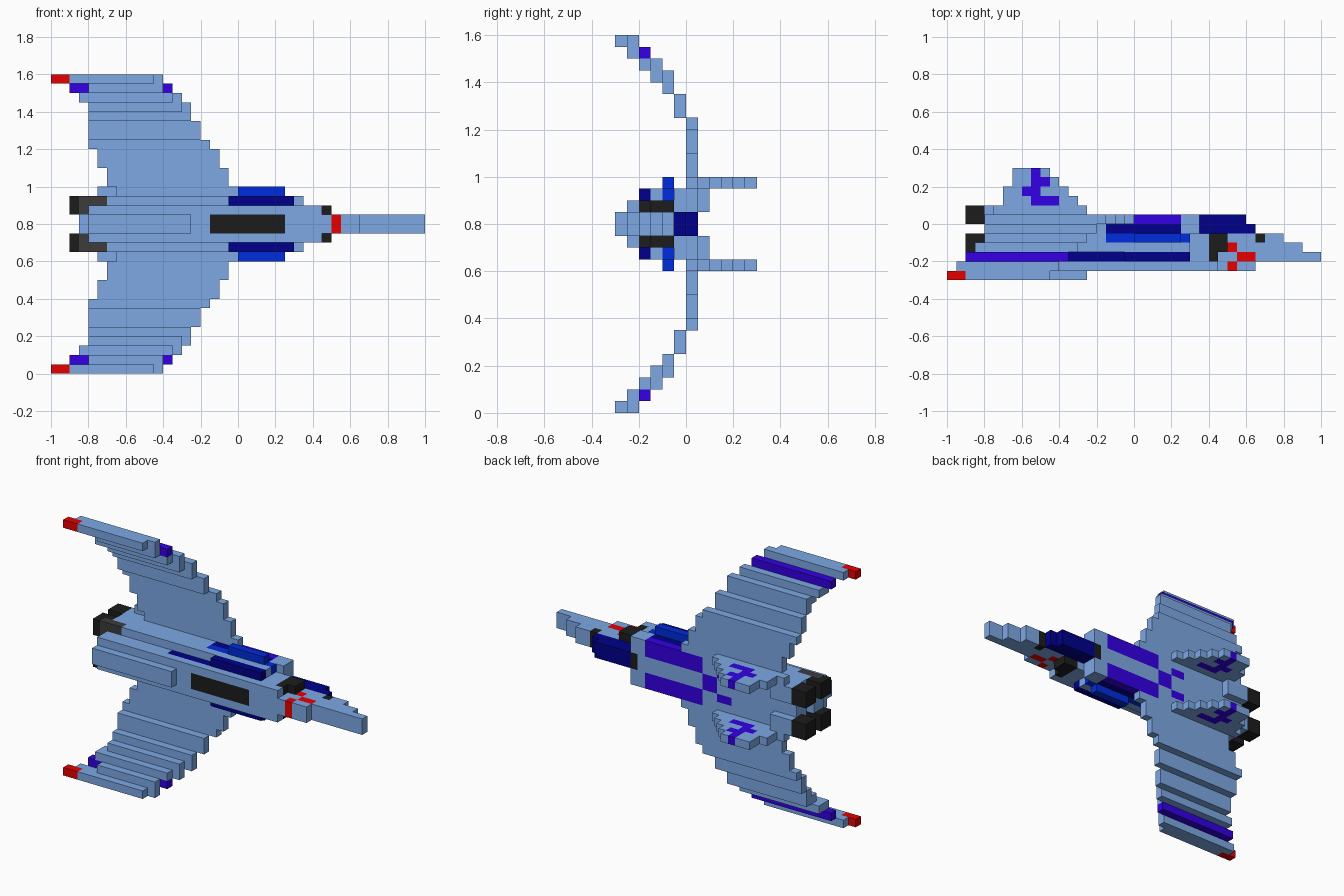
import bpy, bmesh

if "Cube" in bpy.data.objects:
    bpy.data.objects.remove(bpy.data.objects["Cube"])

UNIT = 0.05      # edge of one block
MID = 16         # mirror plane of the ship, in blocks above the ground

COLOURS = {
    "steel_blue": (0.205, 0.395, 0.78), "violet": (0.033, 0.0, 0.78),
    "navy": (0.0, 0.0, 0.26), "bright_blue": (0.0, 0.025, 0.72),
    "red": (0.8, 0.0, 0.0), "black": (0.012, 0.012, 0.012),
    "dark_grey": (0.045, 0.045, 0.045),
}
SLOTS = list(COLOURS)
materials = []
for name, rgb in COLOURS.items():
    m = bpy.data.materials.new(name)
    m.use_nodes = True
    m.diffuse_color = (*rgb, 1)
    bsdf = m.node_tree.nodes["Principled BSDF"]
    bsdf.inputs["Base Color"].default_value = (*rgb, 1)
    bsdf.inputs["Roughness"].default_value = 0.8
    materials.append(m)

cells = {}       # block position -> (part, colour); later boxes repaint earlier ones


def box(part, colour, x0, x1, y0, y1, h0, h1):
    """Fill a box of blocks on both sides of the mirror plane (h = distance from it)."""
    for x in range(x0, x1):
        for y in range(y0, y1):
            for h in range(h0, h1):
                for z in (MID + h, MID - 1 - h):
                    cells[x, y, z] = (part, colour)


# Hull: core, shoulders, flanks and belly keel
box("hull", "steel_blue", -16, 13, -5, -1, 0, 1)
box("hull", "steel_blue", -17, -16, -3, -1, 0, 1)
box("hull", "steel_blue", -16, 7, -1, 1, 0, 1)
box("hull", "steel_blue", -16, 9, -5, -1, 1, 2)
box("hull", "steel_blue", -16, 7, -1, 1, 1, 2)
box("hull", "steel_blue", -14, 7, -1, 1, 2, 3)
box("hull", "steel_blue", -14, 6, -3, -1, 2, 3)
box("hull", "steel_blue", -16, -5, -6, -5, 0, 1)
box("hull", "black", -3, 5, -5, -4, 0, 1)

# Violet back markings
box("hull", "violet", -3, 5, 0, 1, 1, 3)
box("hull", "violet", -5, -3, 0, 1, 0, 1)
box("hull", "violet", -7, -5, 0, 1, 1, 2)

# Nose, stepping down to the tip
for x1, y0, y1 in ((16, -2, -1), (18, -3, -2), (20, -4, -3)):
    box("nose", "steel_blue", 13, x1, y0, y1, 0, 1)
box("nose", "black", 13, 14, -2, -1, 0, 1)

# Red nose markings
box("hull", "red", 10, 11, -3, -2, 0, 1)
box("hull", "red", 11, 13, -4, -3, 0, 1)
box("hull", "red", 10, 11, -5, -4, 0, 1)

# Canopy with its rear frame
box("canopy", "navy", 7, 13, -1, 0, 0, 1)
box("canopy", "navy", 7, 12, 0, 1, 0, 1)
box("canopy", "black", 6, 7, 0, 1, 0, 1)

# Guns beside the cockpit
box("gun", "black", 8, 10, -3, -1, 1, 2)
box("gun", "black", 8, 9, -4, -3, 1, 2)

# Side pods with navy trim
box("side_pod", "navy", -7, -1, -4, -3, 1, 2)
box("side_pod", "navy", -1, 6, -4, -3, 2, 3)
box("side_pod", "navy", -3, 5, -1, 0, 2, 3)
box("side_pod", "bright_blue", -3, 6, -2, -1, 2, 3)
box("side_pod", "bright_blue", 0, 5, -2, -1, 3, 4)

# Engines: four nozzles, upper housings and lower sleeves
box("engine", "steel_blue", -16, -13, 1, 2, 1, 3)
box("engine", "black", -18, -16, 0, 2, 1, 3)
box("engine", "black", -18, -16, -3, -1, 1, 3)
box("engine", "dark_grey", -17, -14, -3, -2, 2, 3)
box("engine", "dark_grey", -17, -16, -3, -2, 1, 2)
box("engine", "steel_blue", -16, -14, -2, 1, 2, 3)

# Wings, root to tip: x0, x1, y0, y1, h0, h1
for row in ((-13, 0, 0, 1, 3, 4), (-14, -1, 0, 1, 4, 6), (-15, -2, 0, 1, 6, 8),
            (-16, -3, 0, 1, 8, 9), (-16, -4, -1, 0, 9, 11),
            (-16, -5, -2, -1, 11, 13), (-16, -6, -3, -2, 12, 13),
            (-17, -6, -3, -2, 13, 14), (-17, -7, -4, -3, 13, 14),
            (-16, -8, -5, -4, 14, 15), (-19, -8, -5, -4, 15, 16),
            (-18, -9, -6, -5, 15, 16)):
    box("wing", "steel_blue", *row)
box("wing", "violet", -18, -7, -4, -3, 14, 15)
box("wing", "red", -20, -18, -6, -5, 15, 16)

# Tail fins: x0, x1, y
for x0, x1, y in ((-15, -5, 1), (-14, -6, 2), (-14, -7, 3), (-13, -8, 4), (-13, -9, 5)):
    box("tail_fin", "steel_blue", x0, x1, y, y + 1, 3, 4)
for x0, x1, y in ((-11, -8, 2), (-12, -10, 3), (-11, -9, 4), (-11, -10, 5)):
    box("tail_fin", "violet", x0, x1, y, y + 1, 3, 4)


def build(part):
    """Make one object from the exposed block faces of a part."""
    bm = bmesh.new()
    verts = {}

    def vert(p):
        if p not in verts:
            verts[p] = bm.verts.new([c * UNIT for c in p])
        return verts[p]

    for pos, (owner, colour) in cells.items():
        if owner != part:
            continue
        for axis in range(3):
            u, v = (axis + 1) % 3, (axis + 2) % 3
            for side in (0, 1):
                near = list(pos)
                near[axis] += 2 * side - 1
                if tuple(near) in cells:
                    continue
                ring = []
                for du, dv in ((0, 0), (1, 0), (1, 1), (0, 1)):
                    p = list(pos)
                    p[axis] += side
                    p[u] += du
                    p[v] += dv
                    ring.append(vert(tuple(p)))
                face = bm.faces.new(ring if side else ring[::-1])
                face.material_index = SLOTS.index(colour)
    # Merge flat areas of one colour
    bmesh.ops.dissolve_limit(bm, angle_limit=0.01, verts=bm.verts[:],
                             edges=bm.edges[:], delimit={'MATERIAL'})
    mesh = bpy.data.meshes.new(part)
    bm.to_mesh(mesh)
    bm.free()
    for m in materials:
        mesh.materials.append(m)
    bpy.context.collection.objects.link(bpy.data.objects.new(part, mesh))


for part in sorted({owner for owner, _ in cells.values()}):
    build(part)
